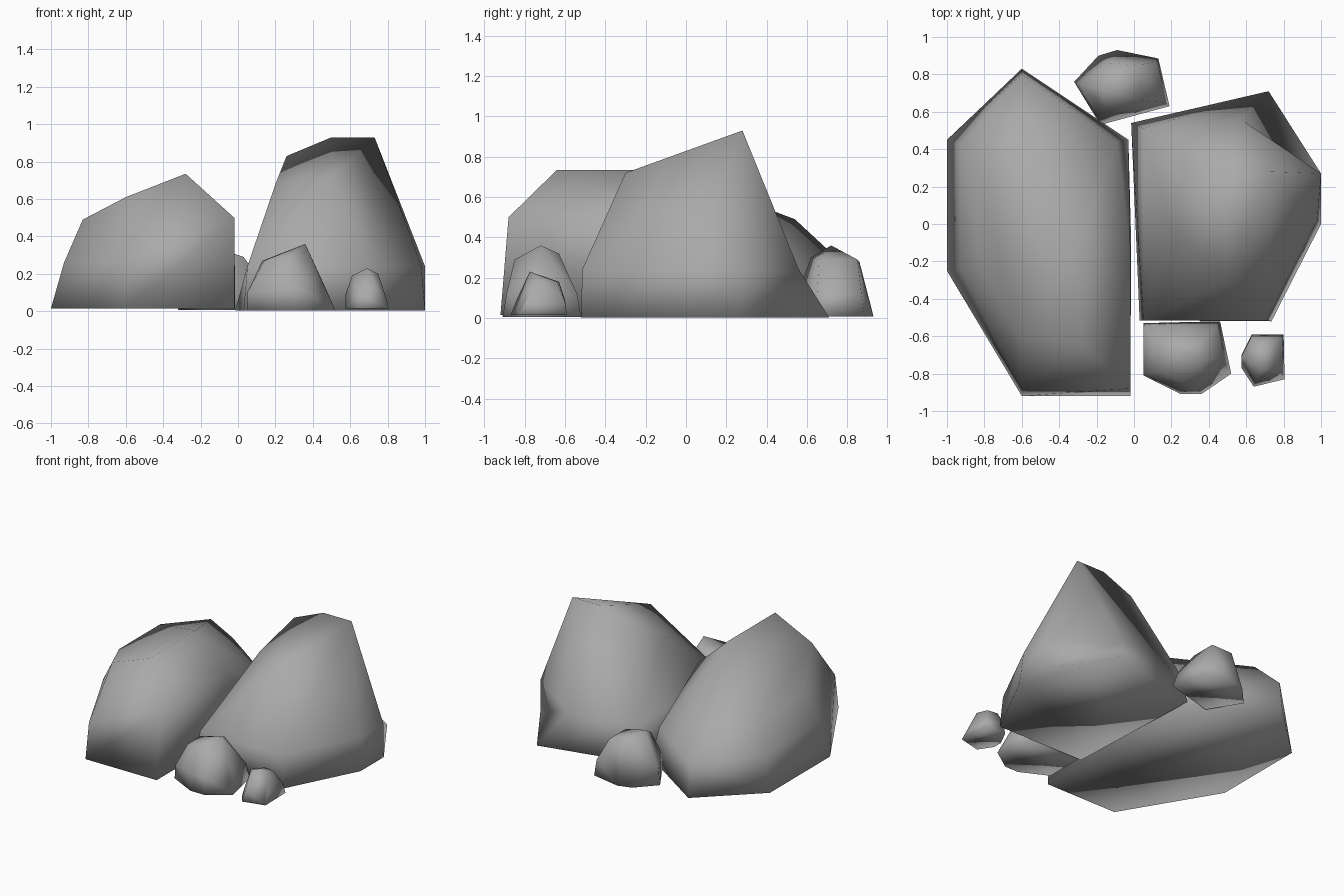
import bpy
import bmesh
import math

if "Cube" in bpy.data.objects:
    bpy.data.objects.remove(bpy.data.objects["Cube"])

stone = bpy.data.materials.new("stone")
stone.diffuse_color = (0.4, 0.4, 0.4, 1)
stone.use_nodes = True
stone.node_tree.nodes["Principled BSDF"].inputs["Base Color"].default_value = stone.diffuse_color


def rock(name, base_z, base, body, ring=None):
    """A faceted boulder: convex hull of a flat ground outline and upper corners.
    With a ring (one (x, y, z) per base corner) the foot flares out below the hull."""
    bm = bmesh.new()
    foot = [bm.verts.new((x, y, base_z)) for x, y in base]
    collar = [bm.verts.new(p) for p in ring or []]
    top = [bm.verts.new(p) for p in body]
    hull = collar + top if ring else foot + top
    res = bmesh.ops.convex_hull(bm, input=hull)
    loose = {g for g in res["geom_interior"] + res["geom_unused"]
             if isinstance(g, bmesh.types.BMVert)}
    bmesh.ops.delete(bm, geom=list(loose), context='VERTS')
    if ring:
        # open the hull's underside and join it to the ground outline
        under = [f for f in bm.faces if all(v in collar for v in f.verts)]
        bmesh.ops.delete(bm, geom=under, context='FACES')
        n = len(foot)
        for i in range(n):
            j = (i + 1) % n
            bm.faces.new((foot[i], foot[j], collar[j], collar[i]))
        bm.faces.new(foot)
    bmesh.ops.dissolve_limit(bm, angle_limit=math.radians(1),
                             verts=bm.verts, edges=bm.edges)
    bmesh.ops.recalc_face_normals(bm, faces=bm.faces)
    for f in bm.faces:
        f.smooth = True
    mesh = bpy.data.meshes.new(name)
    bm.to_mesh(mesh)
    bm.free()
    mesh.materials.append(stone)
    obj = bpy.data.objects.new(name, mesh)
    bpy.context.collection.objects.link(obj)
    return obj


# long boulder on the left
rock("long_boulder", 0.015,
     [(-1, -.25), (-1, .45), (-.6, .83), (-.03, .45), (-.015, -.1),
      (-.02, -.92), (-.6, -.92)],
     [(-.93, -.24, .26), (-.93, .42, .26), (-.6, .80, .25), (-.09, .44, .25),
      (-.6, -.88, .27), (-.02, -.88, .5), (-.02, -.12, .5),
      (-.83, -.2, .49), (-.83, .28, .49), (-.6, .54, .49),
      (-.6, -.61, .61), (-.28, -.64, .735), (-.28, -.1, .735)])

# tall boulder on the right, with a flared foot
rock("tall_boulder", 0.003,
     [(-.015, .54), (.03, -.515), (.735, -.52), (1, 0), (1, .27), (.72, .71)],
     [(.2, -.04, .68), (.5, -.3, .72), (.26, .28, .83),
      (.5, .28, .93), (.73, .28, .93)],
     ring=[(.05, .51, .24), (.05, -.515, .24), (.71, -.515, .24),
           (.98, .02, .24), (1, .27, .24), (.57, .56, .24)])

# small rock at the front
rock("front_rock", 0.005,
     [(.05, -.53), (.05, -.81), (.25, -.91), (.36, -.91), (.52, -.8), (.46, -.52)],
     [(.05, -.54, .1), (.05, -.8, .1), (.24, -.89, .12), (.35, -.89, .12),
      (.47, -.72, .12), (.44, -.54, .12), (.13, -.63, .27), (.14, -.79, .27),
      (.27, -.85, .29), (.36, -.72, .36), (.33, -.63, .32)])

# pebble at the front right
rock("pebble", 0.015,
     [(.575, -.70), (.63, -.59), (.80, -.59), (.805, -.83), (.64, -.87), (.575, -.77)],
     [(.575, -.71, .09), (.63, -.60, .09), (.79, -.60, .08), (.79, -.79, .08),
      (.65, -.84, .09), (.61, -.72, .19), (.66, -.63, .18), (.74, -.64, .18),
      (.75, -.74, .2), (.69, -.775, .23)])

# small rock at the back
rock("back_rock", 0.008,
     [(-.32, .76), (-.19, .90), (-.09, .93), (.13, .885), (.19, .63), (-.18, .53)],
     [(-.30, .75, .13), (-.17, .87, .13), (.12, .87, .12), (.16, .65, .12),
      (-.19, .56, .14), (-.17, .72, .36), (-.13, .86, .28), (.03, .85, .29),
      (.03, .66, .29), (-.15, .62, .30)])
